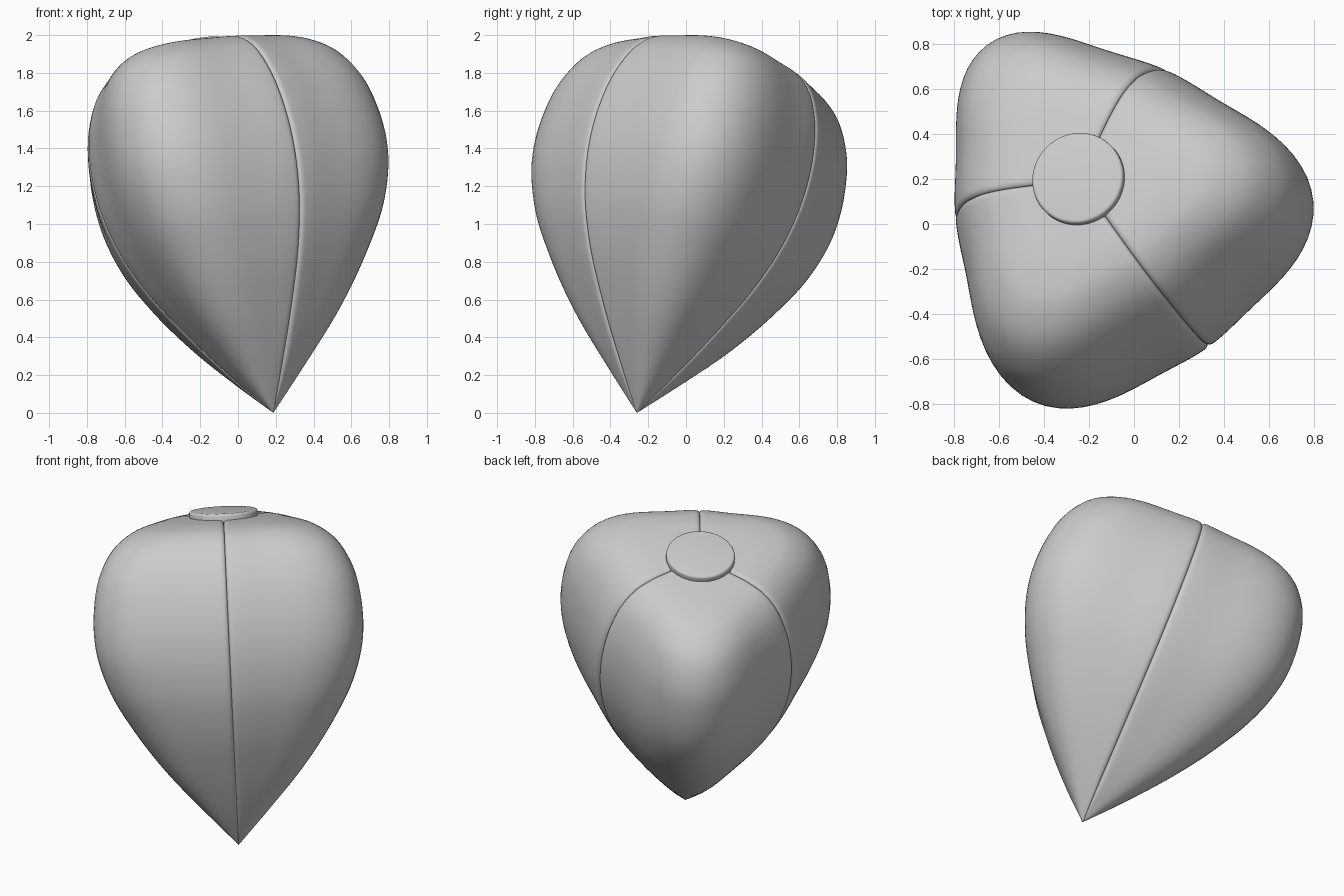
import bpy, bmesh, math
from mathutils import Vector, Matrix

cube = bpy.data.objects.get("Cube")
if cube:
    bpy.data.objects.remove(cube, do_unlink=True)

# Single flat colour
grey = bpy.data.materials.new("light_grey")
grey.use_nodes = True
grey.diffuse_color = (0.6, 0.6, 0.6, 1)
grey.node_tree.nodes["Principled BSDF"].inputs["Base Color"].default_value = grey.diffuse_color

# Leaning axis from the pointed tip to the middle of the cap; x of the frame runs to the back lobe
tip = Vector((0.187, -0.26, 0))
axis = Vector((-0.443, 0.47, 1.95)).normalized()
lean = Vector((math.cos(math.radians(126)), math.sin(math.radians(126)), 0))
lean = (lean - axis * axis.dot(lean)).normalized()
across = axis.cross(lean)
frame = Matrix.Translation(tip) @ Matrix((lean, across, axis)).transposed().to_4x4()
BOW = 0.02      # the middle of the body bows away from the lean
NARROW = 0.967  # the body is slightly narrower across the lean

# Lengthwise outline: seam height, seam radius, ridge height, ridge radius
OUTLINE = [Vector(p) for p in (
    (0, 0, 0, 0), (.2, .165, .2, .2), (.5, .38, .5, .485), (.75, .533, .75, .677),
    (1, .64, 1, .83), (1.25, .692, 1.25, .912), (1.5, .69, 1.5, .915),
    (1.71, .642, 1.71, .862), (1.87, .555, 1.87, .748), (1.95, .457, 1.952, .605),
    (1.983, .355, 1.983, .46), (1.996, .22, 1.996, .28), (2.0, .1, 2.0, .13))]


def smooth_rows(points, steps):
    """Pass a smooth curve through the outline, allowing for uneven spacing."""
    gaps = [(b - a).length for a, b in zip(points, points[1:])]
    slopes = [(b - a) / g for a, b, g in zip(points, points[1:], gaps)]
    inner = [(s0 * g1 + s1 * g0) / (g0 + g1)
             for s0, s1, g0, g1 in zip(slopes, slopes[1:], gaps, gaps[1:])]
    tangents = [slopes[0]] + inner + [slopes[-1]]
    rows = []
    for i, gap in enumerate(gaps):
        a, b = points[i], points[i + 1]
        ta, tb = tangents[i] * gap, tangents[i + 1] * gap
        for k in range(steps):
            t = k / steps
            s = t * t * (3 - 2 * t)
            rows.append(a * (1 - s) + b * s + ta * (t * (1 - t) ** 2) - tb * (t * t * (1 - t)))
    return rows + [points[-1]]


def add_object(name, bm):
    mesh = bpy.data.meshes.new(name)
    bm.to_mesh(mesh)
    bm.free()
    mesh.materials.append(grey)
    obj = bpy.data.objects.new(name, mesh)
    bpy.context.collection.objects.link(obj)
    return obj


ROWS = smooth_rows(OUTLINE, 7)
HALF = math.radians(60)
STEPS = 30
# Angles bunch up towards the seams, where the edge rolls over
half_angles = [HALF * (1 - math.cos(i / STEPS * math.pi / 2)) for i in range(STEPS + 1)]
ANGLES = [a - HALF for a in half_angles] + [HALF - a for a in reversed(half_angles[:-1])]


def lobe(name, heading):
    bm = bmesh.new()
    grid = []
    for k, (hs, rs, hr, rr) in enumerate(ROWS):
        before, after = ROWS[max(k - 1, 0)], ROWS[min(k + 1, len(ROWS) - 1)]
        dh, dr = after[0] - before[0], after[1] - before[1]
        length = math.hypot(dh, dr)
        roll = min(0.03, rs * 0.15)
        bow = BOW * math.sin(math.pi * hs / 2)
        line = []
        for a in ANGLES:
            # Three-sided section with rounded corners and nearly flat sides
            f = (1 + math.cos(3 * a)) / 2 - 0.11 * (1 - math.cos(6 * a))
            h, r = hs + (hr - hs) * f, rs + (rr - rs) * f
            # Rounded edge sinking into the seam
            u = max(0, 1 - r * (HALF - abs(a)) / roll) if roll else 0
            sink = roll * 0.6 * (1 - math.sqrt(max(0, 1 - u * u)))
            r, h = r - sink * dh / length, h + sink * dr / length
            angle = heading + a
            line.append(bm.verts.new(frame @ Vector(
                (r * math.cos(angle) - bow, r * math.sin(angle) * NARROW, h))))
        grid.append(line)
    for low, high in zip(grid, grid[1:]):
        for j in range(len(low) - 1):
            bm.faces.new((low[j], low[j + 1], high[j + 1], high[j])).smooth = True
    bmesh.ops.remove_doubles(bm, verts=bm.verts, dist=1e-5)
    return add_object(name, bm)


# Three swelling lobes
for i, name in enumerate(("back_lobe", "front_lobe", "left_lobe")):
    lobe(name, math.radians(120 * i))

# Round cap over the meeting of the seams
bm = bmesh.new()
bmesh.ops.create_cone(bm, cap_ends=True, segments=96, radius1=0.207, radius2=0.207, depth=0.06,
                      matrix=frame @ Matrix.Translation((0, 0, 2.005)))
rims = [e for e in bm.edges if any(len(f.verts) > 4 for f in e.link_faces)]
bmesh.ops.bevel(bm, geom=rims, offset=0.015, segments=4, profile=0.5, affect='EDGES')
cap = add_object("cap", bm)

bpy.ops.object.select_all(action='DESELECT')
cap.select_set(True)
bpy.context.view_layer.objects.active = cap
bpy.ops.object.shade_smooth_by_angle(angle=math.radians(30))
